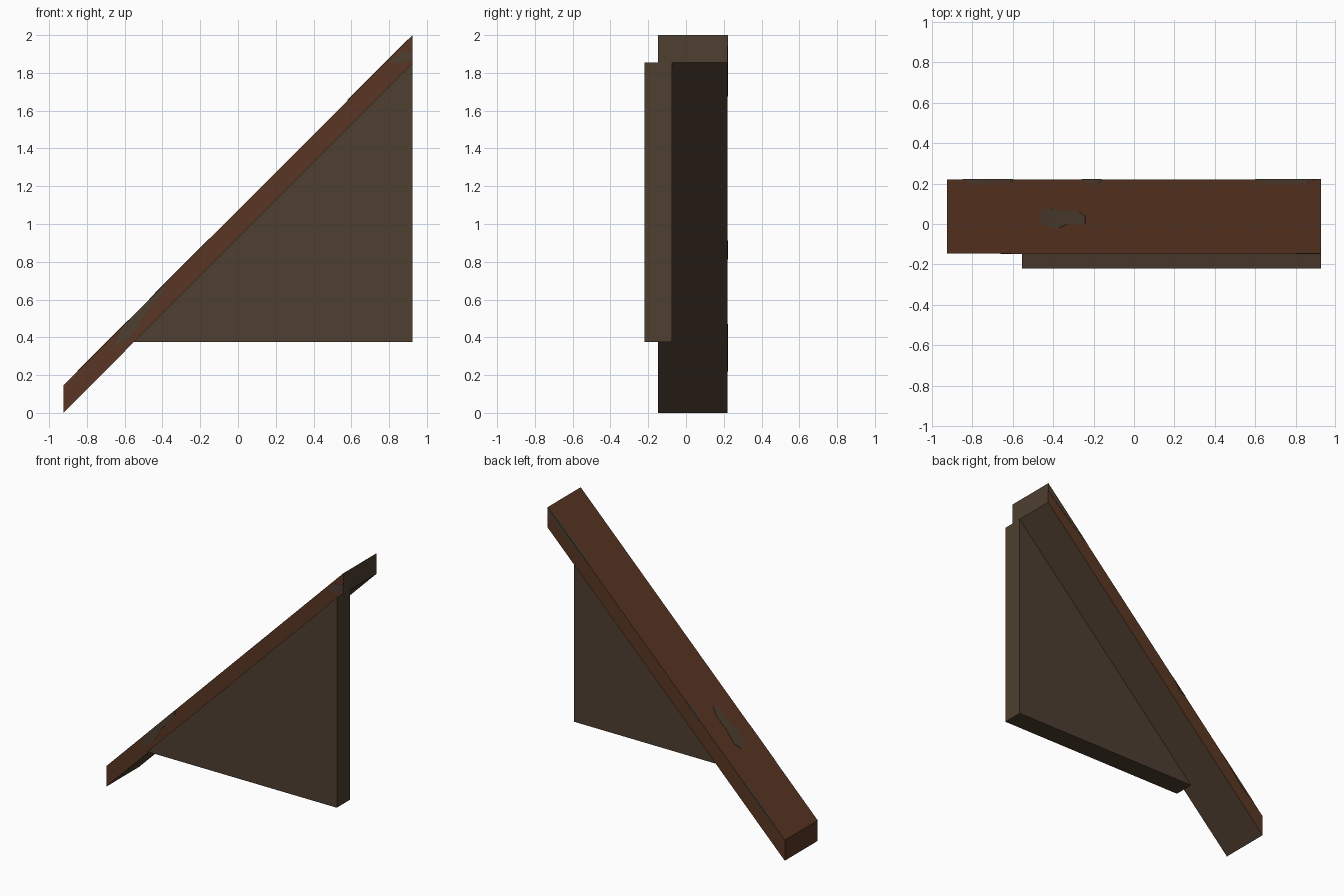
import bpy, bmesh
from mathutils import Vector

if "Cube" in bpy.data.objects:
    bpy.data.objects.remove(bpy.data.objects["Cube"])


def srgb(h):
    c = [int(h[i:i + 2], 16) / 255 for i in (0, 2, 4)]
    return [v / 12.92 if v <= 0.04045 else ((v + 0.055) / 1.055) ** 2.4 for v in c] + [1]


def material(name, h):
    m = bpy.data.materials.new(name)
    m.diffuse_color = srgb(h)
    m.use_nodes = True
    m.node_tree.nodes["Principled BSDF"].inputs["Base Color"].default_value = m.diffuse_color
    return m


RUST = material("rusty_brown", "5a3623")
GREY = material("grey_brown", "4e3e30")


def prism(name, points, depth, mats):
    """Closed solid: polygon of 3D points pushed along the depth vector."""
    bm = bmesh.new()
    face = bm.faces.new([bm.verts.new(p) for p in points])
    out = bmesh.ops.extrude_face_region(bm, geom=[face])
    moved = [v for v in out["geom"] if isinstance(v, bmesh.types.BMVert)]
    bmesh.ops.translate(bm, verts=moved, vec=Vector(depth))
    bmesh.ops.recalc_face_normals(bm, faces=bm.faces)
    me = bpy.data.meshes.new(name)
    bm.to_mesh(me)
    bm.free()
    for m in mats:
        me.materials.append(m)
    ob = bpy.data.objects.new(name, me)
    bpy.context.collection.objects.link(ob)
    return ob


X, T = 0.925, 0.145           # half length, beam height
Y0, Y1 = -0.147, 0.22         # beam front and back


def under(x):                 # height of the beam underside
    return (x + X) * (2 - T) / (2 * X)


# Sloping beam: rusty, with grey underside and upper end
beam = prism("sloping_beam",
             [(-X, Y0, 0), (X, Y0, 2 - T), (X, Y0, 2), (-X, Y0, T)],
             (0, Y1 - Y0, 0), [RUST, GREY])
for p in beam.data.polygons:
    p.material_index = int(p.normal.z < -0.5 or p.normal.x > 0.9)

# Triangular side panel
prism("triangle_panel",
      [(-0.555, -0.22, 0.374), (X, -0.22, 0.374), (X, -0.22, 2 - T)],
      (0, 0.147, 0), [GREY])

# Worn patches on the sides: (x, height above underside)
THIN = 0.002
front = [
    [(-0.66, 0.08), (-0.55, 0.045), (-0.49, 0.09), (-0.39, 0.11), (-0.39, T), (-0.6, T)],
    [(0.8, 0.13), (0.86, 0.06), (X, 0.01), (X, 0.06), (0.86, 0.12)],
]
back = [
    [(0.6, T), (0.72, 0.11), (X, 0.09), (X, T)],
    [(-0.85, T), (-0.75, 0.12), (-0.6, T)],
    [(-0.26, T), (-0.21, 0.12), (-0.16, T)],
]
for side, y, d, polys in (("front", Y0, -THIN, front), ("back", Y1, THIN, back)):
    for i, poly in enumerate(polys):
        prism(f"{side}_worn_patch_{i + 1}", [(x, y, under(x) + t) for x, t in poly],
              (0, d, 0), [GREY])

# Worn patches on the top: (x, y)
top = [
    [(-0.47, 0.02), (-0.43, -0.015), (-0.37, -0.02), (-0.33, 0.0), (-0.24, 0.0),
     (-0.24, 0.04), (-0.28, 0.065), (-0.36, 0.065), (-0.43, 0.08), (-0.47, 0.05)],
    [(-0.85, Y1), (-0.8, 0.2), (-0.62, 0.205), (-0.58, Y1)],
    [(-0.26, Y1), (-0.23, 0.2), (-0.18, 0.2), (-0.15, Y1)],
    [(0.58, Y1), (0.65, 0.2), (0.85, 0.2), (0.9, Y1)],
]
for i, poly in enumerate(top):
    prism(f"top_worn_patch_{i + 1}", [(x, y, under(x) + T) for x, y in poly],
          (-THIN * 0.7, 0, THIN * 0.7), [GREY])
